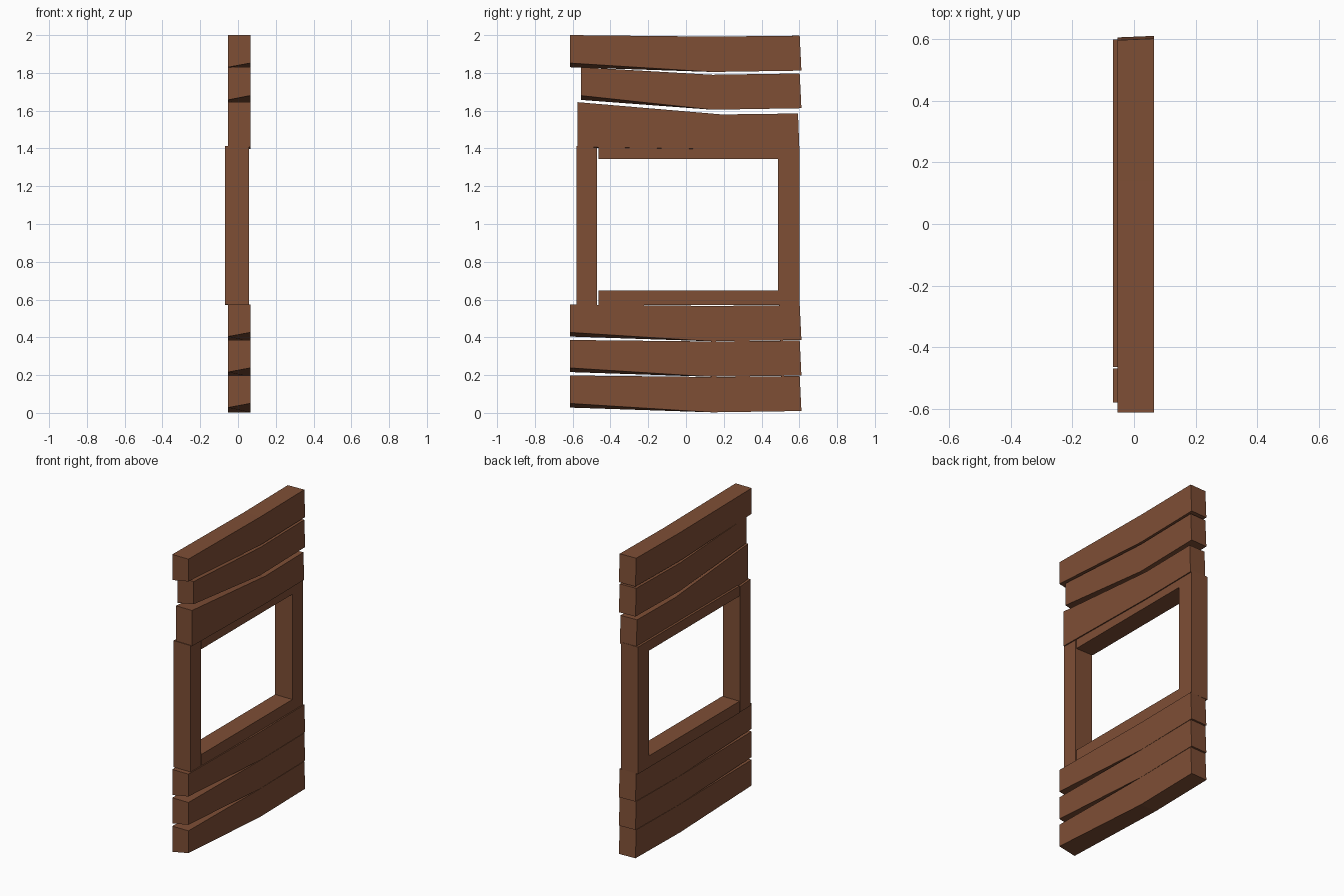
import bpy, bmesh

if "Cube" in bpy.data.objects:
    bpy.data.objects.remove(bpy.data.objects["Cube"])

wood = bpy.data.materials.new("brown_wood")
wood.diffuse_color = (0.21, 0.077, 0.036, 1)
wood.use_nodes = True
wood.node_tree.nodes["Principled BSDF"].inputs["Base Color"].default_value = wood.diffuse_color


def finish(name, bm):
    bmesh.ops.recalc_face_normals(bm, faces=bm.faces)
    me = bpy.data.meshes.new(name)
    bm.to_mesh(me)
    bm.free()
    me.materials.append(wood)
    ob = bpy.data.objects.new(name, me)
    bpy.context.collection.objects.link(ob)
    return ob


def plank(name, stations, x0=-0.053, x1=0.065):
    """Sections along y: (y_top, y_bottom, z_top, z_bottom_back, z_bottom_front, y_skew)."""
    bm = bmesh.new()
    rings = []
    for yt, yb, zt, zb, zf, s in stations:
        rings.append([bm.verts.new(p) for p in (
            (x0, yb - s, zb), (x1, yb, zf), (x1, yt, zt), (x0, yt - s, zt))])
    for a, b in zip(rings, rings[1:]):
        for i in range(4):
            j = (i + 1) % 4
            bm.faces.new((a[i], a[j], b[j], b[i]))
    bm.faces.new(rings[0])
    bm.faces.new(rings[-1])
    return finish(name, bm)


def extrude_x(name, pts, x0, x1):
    """Outline in (y, z) extruded along x."""
    bm = bmesh.new()
    a = [bm.verts.new((x0, y, z)) for y, z in pts]
    b = [bm.verts.new((x1, y, z)) for y, z in pts]
    bm.faces.new(a)
    bm.faces.new(b)
    for i in range(len(pts)):
        j = (i + 1) % len(pts)
        bm.faces.new((a[i], a[j], b[j], b[i]))
    return finish(name, bm)


# Lower boards and top board share one warped shape
for name, z in (("lower_board_1", 0), ("lower_board_2", 0.188),
                ("lower_board_3", 0.376), ("top_board", 1.802)):
    plank(name, [
        (-0.613, -0.613, z + 0.198, z + 0.028, z + 0.05, 0),
        (0.14, 0.14, z + 0.19, z + 0.003, z + 0.003, 0),
        (0.602, 0.611, z + 0.195, z + 0.01, z + 0.01, 0.005)])

# Shorter tilted boards above the window
plank("upper_board_2", [
    (-0.557, -0.557, 1.83, 1.657, 1.68, 0),
    (0.14, 0.14, 1.79, 1.605, 1.605, 0),
    (0.602, 0.611, 1.797, 1.613, 1.613, 0.005)])
plank("upper_board_1", [
    (-0.575, -0.575, 1.645, 1.402, 1.408, 0),
    (0.19, 0.19, 1.58, 1.396, 1.396, 0),
    (0.593, 0.6, 1.585, 1.4, 1.4, 0.004)])

# Window frame: separate left post, and rails joined to the right post
extrude_x("window_left_post", [(-0.58, 0.573), (-0.47, 0.573),
                               (-0.47, 1.405), (-0.58, 1.412)], -0.068, 0.058)
extrude_x("window_frame", [
    (-0.464, 0.57), (0.6, 0.57), (0.6, 1.412), (-0.464, 1.412),
    (-0.464, 1.345), (0.487, 1.345), (0.487, 0.647), (-0.464, 0.647)],
    -0.068, 0.058)
